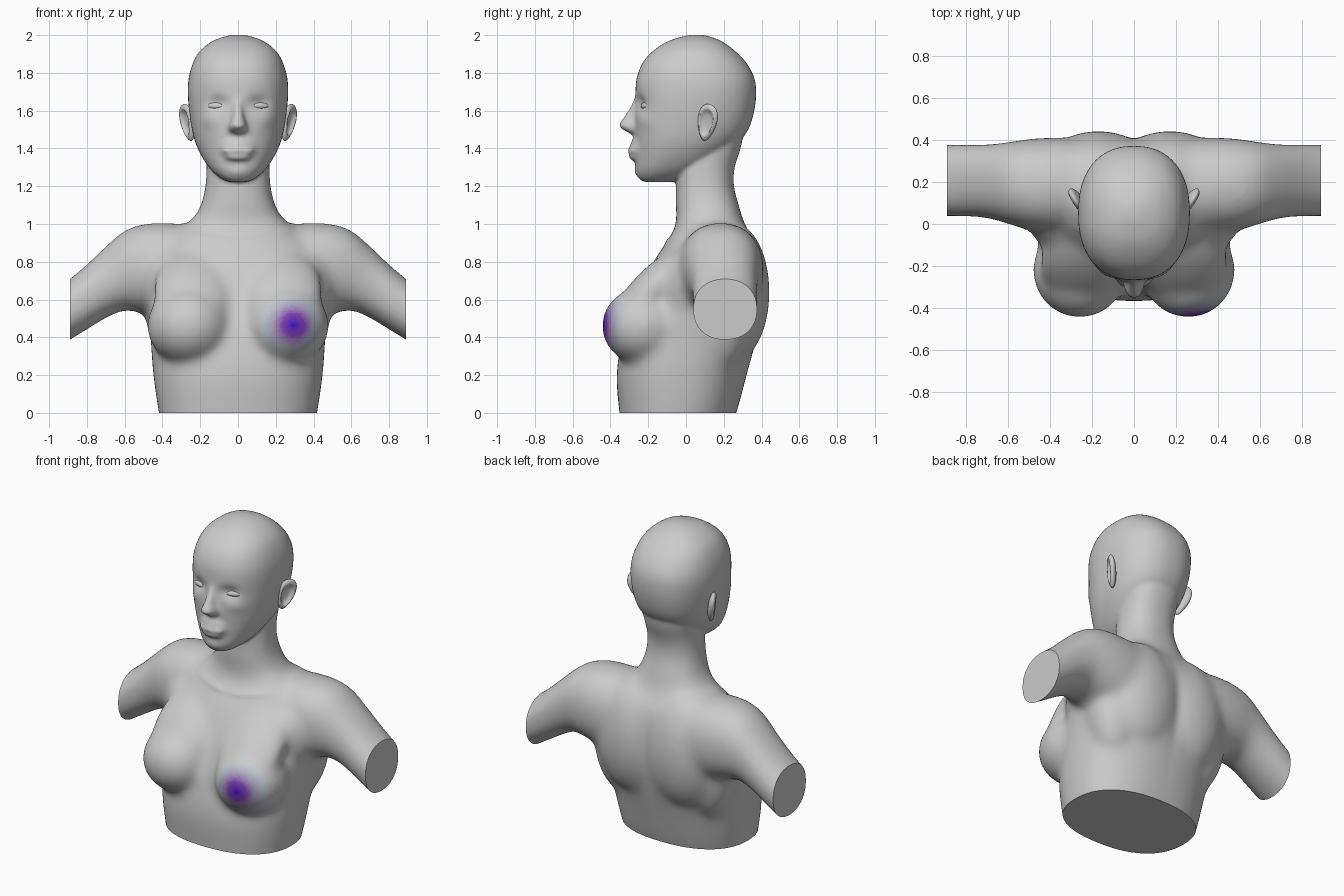
import bpy, bmesh, math
from mathutils import Matrix, Vector

if "Cube" in bpy.data.objects:
    bpy.data.objects.remove(bpy.data.objects["Cube"])


def catmull(p0, p1, p2, p3, t):
    return [0.5 * (2*b + (c-a)*t + (2*a-5*b+4*c-d)*t*t + (3*b-a-3*c+d)*t**3)
            for a, b, c, d in zip(p0, p1, p2, p3)]


def loft(bm, sections, axis='Z', power=2.2, n=48, steps=5):
    """Closed tube. Section = (position, u0, u1, v0, v1), superellipse cross-section."""
    dense = []
    for i in range(len(sections) - 1):
        p = [sections[max(0, min(len(sections) - 1, i + k))] for k in (-1, 0, 1, 2)]
        dense += [catmull(*p, k / steps) for k in range(steps)]
    dense.append(sections[-1])
    rings = []
    for w, u0, u1, v0, v1 in dense:
        ring = []
        for k in range(n):
            c, s = math.cos(2*math.pi*k/n), math.sin(2*math.pi*k/n)
            u = (u0+u1)/2 + (u1-u0)/2 * math.copysign(abs(c)**(2/power), c)
            v = (v0+v1)/2 + (v1-v0)/2 * math.copysign(abs(s)**(2/power), s)
            ring.append(bm.verts.new((u, v, w) if axis == 'Z' else (w, u, v)))
        rings.append(ring)
    for a, b in zip(rings, rings[1:]):
        for k in range(n):
            bm.faces.new((a[k], a[(k+1) % n], b[(k+1) % n], b[k]))
    bm.faces.new(rings[0][::-1])
    bm.faces.new(rings[-1])


def upright(rows):
    return [(z, -hw, hw, yf, yb) for z, hw, yf, yb in rows]


def place(loc, radii, rx=0.0, rz=0.0):
    return (Matrix.Translation(loc) @ Matrix.Rotation(rz, 4, 'Z')
            @ Matrix.Rotation(rx, 4, 'X') @ Matrix.Diagonal((*radii, 1)))


def blob(bm, loc, radii, rx=0.0, rz=0.0):
    bmesh.ops.create_uvsphere(bm, u_segments=32, v_segments=20, radius=1,
                              matrix=place(loc, radii, rx, rz))


def make_object(bm, name):
    bmesh.ops.recalc_face_normals(bm, faces=bm.faces[:])
    me = bpy.data.meshes.new(name)
    bm.to_mesh(me)
    bm.free()
    ob = bpy.data.objects.new(name, me)
    bpy.context.collection.objects.link(ob)
    return ob


def fuse(bm, voxel, iterations):
    """Merge overlapping solids into one skin and soften the joints."""
    ob = make_object(bm, "blend")
    m = ob.modifiers.new("remesh", 'REMESH')
    m.mode, m.voxel_size = 'VOXEL', voxel
    s = ob.modifiers.new("smooth", 'SMOOTH')
    s.factor, s.iterations = 0.5, iterations
    bpy.context.view_layer.update()
    dg = bpy.context.evaluated_depsgraph_get()
    me = bpy.data.meshes.new_from_object(ob.evaluated_get(dg))
    bpy.data.objects.remove(ob)
    return me


def shade(ob, angle):
    bpy.ops.object.select_all(action='DESELECT')
    ob.select_set(True)
    bpy.context.view_layer.objects.active = ob
    bpy.ops.object.shade_smooth_by_angle(angle=math.radians(angle))


# Torso and neck
body = bmesh.new()
loft(body, upright([
    (-.14, .39, -.34, .21), (0, .42, -.353, .267), (.2, .449, -.368, .322), (.4, .464, -.337, .377),
    (.55, .477, -.287, .407), (.7, .475, -.222, .414), (.8, .455, -.172, .405), (.9, .40, -.108, .375),
    (.97, .315, -.063, .328), (1.03, .24, -.05, .30), (1.1, .198, -.056, .281),
    (1.2, .174, -.054, .254), (1.3, .168, -.055, .258), (1.4, .17, -.03, .292),
    (1.5, .18, .0, .31)]), power=2.35)

# Shoulders and upper arms, one tube across the body
arm = [(.1, -.02, .39, .5, .97), (.25, -.035, .405, .5, .995), (.38, -.045, .412, .5, 1.006),
       (.5, -.03, .405, .525, 1.0), (.6, .0, .39, .542, .966), (.7, .027, .38, .5, .882),
       (.8, .033, .38, .44, .787), (.89, .034, .38, .385, .711), (1.02, .034, .38, .3, .62)]
loft(body, [(-s[0], *s[1:]) for s in arm[::-1]] + arm, axis='X')

# Breasts, upper chest slopes, chest-to-arm folds, shoulder blades and flanks
for s in (-1, 1):
    blob(body, (s*.258, -.22, .46), (.225, .228, .208))
    blob(body, (s*.24, -.192, .64), (.21, .107, .29), rx=-.735)
    blob(body, (s*.36, -.01, .67), (.145, .115, .2), rz=s*.3)
    blob(body, (s*.17, .25, .64), (.27, .194, .37))
    blob(body, (s*.31, .19, .58), (.185, .17, .36))
body_mesh = fuse(body, .015, 45)

# Skull and jaw
head = bmesh.new()
loft(head, upright([
    (1.222, .05, -.22, -.08), (1.24, .09, -.25, .0), (1.28, .138, -.266, .08),
    (1.34, .182, -.268, .18), (1.42, .222, -.268, .27), (1.5, .244, -.272, .33),
    (1.6, .259, -.27, .362), (1.7, .266, -.268, .372), (1.78, .26, -.26, .36),
    (1.86, .236, -.226, .315), (1.92, .198, -.17, .255), (1.97, .132, -.09, .185),
    (1.997, .055, .0, .11), (2.002, .02, .04, .08)]), power=2.3)

# Nose
loft(head, upright([
    (1.475, .025, -.29, -.22), (1.492, .05, -.322, -.2), (1.52, .05, -.358, -.2),
    (1.56, .036, -.335, -.2), (1.62, .028, -.297, -.2), (1.68, .03, -.268, -.2),
    (1.73, .034, -.255, -.2)]), power=2, n=24)

# Mouth area, lips and chin
blob(head, (0, -.16, 1.40), (.135, .138, .11))
blob(head, (0, -.278, 1.386), (.085, .034, .014))
blob(head, (0, -.272, 1.354), (.07, .034, .017))
blob(head, (0, -.21, 1.285), (.08, .065, .048))
head_mesh = fuse(head, .01, 4)

# Join head and body into one skin
bm = bmesh.new()
bm.from_mesh(body_mesh)
bm.from_mesh(head_mesh)
skin = fuse(bm, .0105, 5)
bm = bmesh.new()
bm.from_mesh(skin)

# Eye sockets, cheeks, spine groove and collarbones: soft pushes along y
pushes = [((s*.108, -.25, 1.638), (.055, .1, .04), .024) for s in (-1, 1)]
pushes += [((s*.15, -.2, 1.55), (.05, .1, .04), -.01) for s in (-1, 1)]
pushes += [((s*x, -.08, .90 + x*.16), (.05, .07, .018), -.006)
           for s in (-1, 1) for x in (.06, .13, .2, .27)]
pushes += [((0, .4, .6), (.04, .1, .3), -.008)]
for v in bm.verts:
    for c, r, dy in pushes:
        q = sum(((v.co[i] - c[i]) / r[i])**2 for i in range(3))
        if q < 9:
            v.co.y += dy * math.exp(-q)

# Flat cuts at the waist and both arms
for co, no in (((0, 0, 0), (0, 0, -1)), ((.89, 0, 0), (1, 0, 0)), ((-.89, 0, 0), (-1, 0, 0))):
    bmesh.ops.bisect_plane(bm, geom=bm.verts[:] + bm.edges[:] + bm.faces[:], plane_co=co,
                           plane_no=no, clear_outer=True)
    bmesh.ops.holes_fill(bm, edges=[e for e in bm.edges if e.is_boundary], sides=0)

# Coloured spot on one breast, in concentric bands
bands, radius, centre = 24, .2, Vector((.295, -.43, .465))
for f in bm.faces:
    d = (f.calc_center_median() - centre).length / radius
    f.material_index = 1 + int(d * bands) if d < 1 else 0
bust = make_object(bm, "bust")
stops = [(0, (.03, .0, .55)), (.3, (.22, .05, .45)), (.55, (.42, .36, .52)),
         (.75, (.5, .56, .62)), (1, (.66, .66, .66))]
bust.data.materials.append(None)
for i in range(bands):
    t = (i + .5) / bands
    for (a, ca), (b, cb) in zip(stops, stops[1:]):
        if a <= t <= b:
            k = (t - a) / (b - a)
            mat = bpy.data.materials.new("spot_band")
            mat.diffuse_color = (*[x + (y - x) * k for x, y in zip(ca, cb)], 1)
            mat.use_nodes = True
            mat.node_tree.nodes["Principled BSDF"].inputs["Base Color"].default_value = mat.diffuse_color
            bust.data.materials.append(mat)
            break
shade(bust, 50)

# Eyes and ears
for s, side in ((-1, "left"), (1, "right")):
    bm = bmesh.new()
    blob(bm, (s*.115, -.212, 1.625), (.054, .024, .02), rz=s*.3)
    shade(make_object(bm, side + "_eye"), 60)

    bm = bmesh.new()
    bmesh.ops.create_uvsphere(bm, u_segments=40, v_segments=28, radius=1)
    for v in bm.verts:
        r2 = v.co.y**2 + v.co.z**2
        if v.co.x * s > 0 and r2 < .55:
            v.co.x = s * (-.1 + .77 * (r2 / .55)**2)
        v.co.x += s * .4 * v.co.z
        v.co.y *= 1 + .3 * v.co.z
    bm.transform(place((s*.268, .112, 1.537), (.027, .056, .1), rx=-.25, rz=-s*.5))
    shade(make_object(bm, side + "_ear"), 60)
